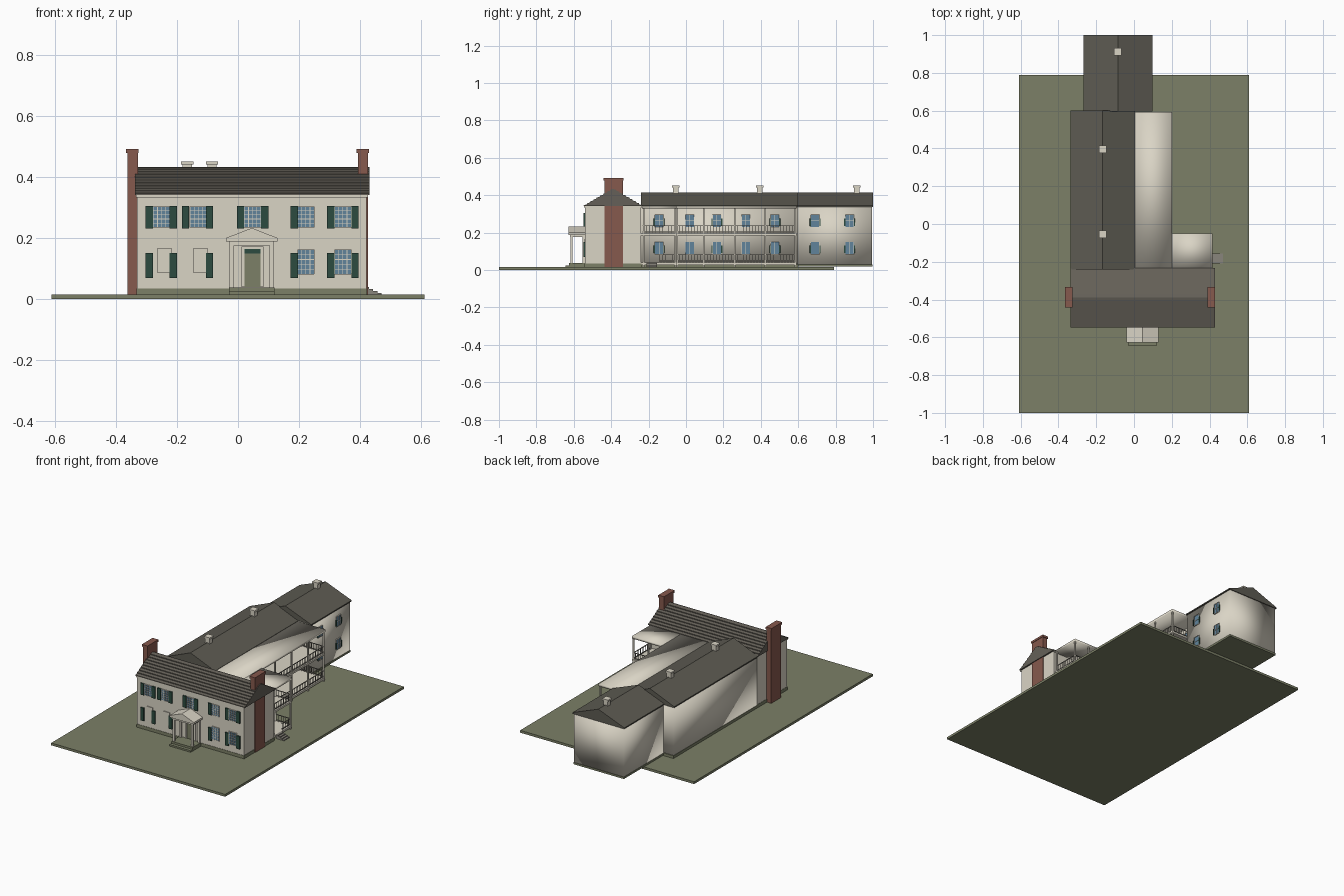
import bpy, bmesh
from mathutils import Vector

if "Cube" in bpy.data.objects:
    bpy.data.objects.remove(bpy.data.objects["Cube"])


def material(name, r, g, b):
    m = bpy.data.materials.new(name)
    m.diffuse_color = (r, g, b, 1)
    m.use_nodes = True
    m.node_tree.nodes["Principled BSDF"].inputs["Base Color"].default_value = m.diffuse_color
    return m


CREAM = material("cream paint", 0.70, 0.66, 0.56)
GRASS = material("olive green", 0.20, 0.215, 0.135)
ROOF = material("grey roof", 0.11, 0.105, 0.085)
SHINGLE = material("warm grey shingle", 0.13, 0.118, 0.098)
BRICK = material("red brick", 0.24, 0.10, 0.075)
SHUTTER = material("dark green shutter", 0.025, 0.07, 0.05)
GLASS = material("blue glass", 0.12, 0.23, 0.33)
RAIL = material("grey railing", 0.25, 0.235, 0.20)


def finish(name, bm, mat, smooth=False):
    bmesh.ops.recalc_face_normals(bm, faces=bm.faces)
    me = bpy.data.meshes.new(name)
    bm.to_mesh(me)
    bm.free()
    me.materials.append(mat)
    for p in me.polygons:
        p.use_smooth = smooth
    ob = bpy.data.objects.new(name, me)
    bpy.context.collection.objects.link(ob)
    return ob


def boxes(name, items, mat, smooth=False):
    """Each item is x0, x1, y0, y1, z0, z1."""
    bm = bmesh.new()
    for x0, x1, y0, y1, z0, z1 in items:
        verts = bmesh.ops.create_cube(bm, size=1)["verts"]
        for v in verts:
            v.co = Vector((x0 + (v.co.x + 0.5) * (x1 - x0),
                           y0 + (v.co.y + 0.5) * (y1 - y0),
                           z0 + (v.co.z + 0.5) * (z1 - z0)))
    return finish(name, bm, mat, smooth)


def prism(name, profile, axis, a, b, mat):
    """Extrude a (side, height) profile along x or y from a to b."""
    bm = bmesh.new()
    place = (lambda t, p: (t, p[0], p[1])) if axis == "x" else (lambda t, p: (p[0], t, p[1]))
    f = bm.faces.new([bm.verts.new(place(a, p)) for p in profile])
    step = place(b - a, (0, 0))
    ext = bmesh.ops.extrude_face_region(bm, geom=[f])["geom"]
    bmesh.ops.translate(bm, vec=step, verts=[e for e in ext if isinstance(e, bmesh.types.BMVert)])
    return finish(name, bm, mat)


# ground and foundations
boxes("ground_slab", [(-.61, .61, -1, .79, 0, .015)], GRASS)
boxes("foundations", [(-.332, .422, -.542, -.238, .015, .035),
                      (-.332, .002, -.24, .6, .015, .032),
                      (-.262, .092, .6, .997, .018, .03)], GRASS)

# walls
boxes("main_house_walls", [(-.33, .42, -.54, -.24, .02, .345)], CREAM)
boxes("middle_wing_walls", [(-.33, 0, -.24, .595, .02, .345)], CREAM, True)
boxes("rear_wing_walls", [(-.26, .09, .595, .995, .024, .345)], CREAM, True)

# main roof with stepped shingle courses
ROWS, EAVE, RIDGE, HALF = 9, .34, .433, .157
front = []
for i in range(ROWS):
    t0, t1 = i / ROWS, (i + 1) / ROWS
    z0, z1 = EAVE + (RIDGE - EAVE) * t0, EAVE + (RIDGE - EAVE) * t1
    front += [(-HALF * (1 - t0), z0 + .001), (-HALF * (1 - t0), z0 + .006)]
    if i == ROWS - 1:
        front.append((0, z1))
back = [(-y, z) for y, z in reversed(front[:-1])]
prism("main_roof", [(y - .39, z) for y, z in front + back], "x", -.337, .43, SHINGLE)
boxes("eave_trim", [(-.334, .425, -.546, -.54, .333, .341),
                    (-.334, .425, -.24, -.234, .333, .341)], CREAM)


# wing roofs
def gable(name, x0, x1, y0, y1):
    xm = (x0 + x1) / 2
    prism(name, [(x0, .338), (x0, .345), (xm, .415), (x1, .345), (x1, .338)], "y", y0, y1, ROOF)


gable("middle_wing_roof", -.337, .005, -.24, .6)
gable("rear_wing_roof", -.267, .097, .595, 1)

# chimneys with wider caps
boxes("chimneys", [(-.362, -.328, -.437, -.337, .015, .485), (-.366, -.326, -.441, -.333, .478, .492),
                   (.392, .425, -.437, -.337, .015, .485), (.388, .428, -.441, -.333, .478, .492)], BRICK)

# roof vents
vents = []
for x, y in ((-.166, -.055), (-.166, .395), (-.085, .912)):
    vents += [(x - .015, x + .015, y - .015, y + .015, .4, .44),
              (x - .02, x + .02, y - .02, y + .02, .44, .451)]
boxes("roof_vents", vents, CREAM)

# windows: glass plate, frame and glazing bars on a front or right wall
glass, bars = [], []


def plate(out, side, wall, u0, u1, z0, z1, d):
    if side == "front":
        out.append((u0, u1, wall - d, wall + .001, z0, z1))
    else:
        out.append((wall - .001, wall + d, u0, u1, z0, z1))


def window(side, wall, u, z0, z1, w=.054, cols=4, rows=5):
    plate(glass, side, wall, u - w / 2, u + w / 2, z0, z1, .003)
    for i in range(cols + 1):
        c = u - w / 2 + w * i / cols
        plate(bars, side, wall, c - .001, c + .001, z0, z1, .005)
    for i in range(rows + 1):
        c = z0 + (z1 - z0) * i / rows
        plate(bars, side, wall, u - w / 2, u + w / 2, c - .001, c + .001, .005)


for x in (-.25, -.13, .048, .222, .343):
    window("front", -.54, x, .235, .303)
for x in (.222, .343):
    window("front", -.54, x, .082, .162)
for z0, z1 in ((.085, .15), (.23, .295)):
    for y in (-.144, .02, .165, .32, .475):
        window("right", 0, y, z0, z1, .045, 2, 2)
    for y in (.69, .875):
        window("right", .09, y, z0, z1, .045, 2, 2)
boxes("window_glass", glass, GLASS)
boxes("window_bars", bars, CREAM)

# blind window panels left of the door
panels = []
for x in (-.24, -.122):
    plate(panels, "front", -.54, x - .023, x + .023, .085, .168, .005)
boxes("blind_window_panels", panels, CREAM)

# shutters
shutters = []
for x in (-.29, -.212, -.172, -.093, .008, .087, .184, .304, .383):
    plate(shutters, "front", -.54, x - .012, x + .012, .232, .305, .008)
for x in (-.29, -.212, -.093, .184, .304, .383):
    plate(shutters, "front", -.54, x - .012, x + .012, .069, .151, .008)
for z0, z1 in ((.09, .13), (.235, .275)):
    for y in (-.144, .165, .475, .69, .875):
        wall = .09 if y > .6 else 0
        for s in (-1, 1):
            plate(shutters, "right", wall, y + s * .026 - .003, y + s * .026 + .003, z0, z1, .007)
boxes("shutters", shutters, SHUTTER)

# front door
boxes("front_door", [(.022, .074, -.544, -.539, .04, .15)], GRASS)
boxes("door_transom", [(.022, .074, -.546, -.539, .15, .165)], SHUTTER)
boxes("door_frame", [(.012, .022, -.548, -.539, .04, .172), (.074, .084, -.548, -.539, .04, .172),
                     (.022, .074, -.548, -.539, .165, .172)], CREAM)

# front portico
prism("portico_roof", [(-.04, .188), (-.04, .2), (.045, .233), (.13, .2), (.13, .188)],
      "y", -.628, -.54, CREAM)
boxes("portico_beam", [(-.028, .118, -.62, -.54, .176, .19)], CREAM)
boxes("portico_columns", [(x, x + .014, y, y + .012, .036, .178)
                          for x in (-.027, .103) for y in (-.618, -.553)], CREAM)
boxes("portico_steps", [(-.03, .12, -.625, -.54, .015, .038),
                        (-.03, .12, -.645, -.625, .015, .025)], GRASS)

# side galleries: roofs, floors, posts and railings
boxes("long_gallery_roof", [(0, .2, -.235, .592, .329, .343)], CREAM, True)
boxes("short_gallery_roof", [(.2, .415, -.235, -.05, .329, .343)], CREAM, True)
boxes("gallery_floors", [(0, .198, -.24, .59, z, z + .012) for z in (.028, .184)] +
      [(.198, .415, -.24, -.052, z, z + .012) for z in (.028, .184)], CREAM)
long_posts = [-.046, .095, .26, .425, .584]
short_posts = [(x, -.058) for x in (.305, .408)] + [(.408, -.225)]
boxes("gallery_posts", [(.188, .196, y - .004, y + .004, .015, .33) for y in long_posts] +
      [(x - .004, x + .004, y - .004, y + .004, .015, .33) for x, y in short_posts], CREAM)

rails = []


def railing(x0, y0, x1, y1, z):
    n = int(max(abs(x1 - x0), abs(y1 - y0)) / .016)
    for h in (.006, .04):
        rails.append((x0 - .002, x1 + .002, y0 - .002, y1 + .002, z + h, z + h + .004))
    for i in range(n + 1):
        x, y = x0 + (x1 - x0) * i / n, y0 + (y1 - y0) * i / n
        rails.append((x - .0012, x + .0012, y - .0012, y + .0012, z, z + .042))


for z in (.04, .195):
    railing(.192, -.05, .192, .584, z)
    railing(.196, -.058, .408, -.058, z)
    railing(.408, -.14 if z < .1 else -.23, .408, -.058, z)
    railing(.004, .584, .192, .584, z)
boxes("gallery_railings", rails, RAIL)

# side steps down from the short gallery
boxes("side_steps", [(.412, .428 + .014 * i, -.21, -.155, .04 - .0065 * (i + 1), .04 - .0065 * i)
                     for i in range(4)], RAIL)
